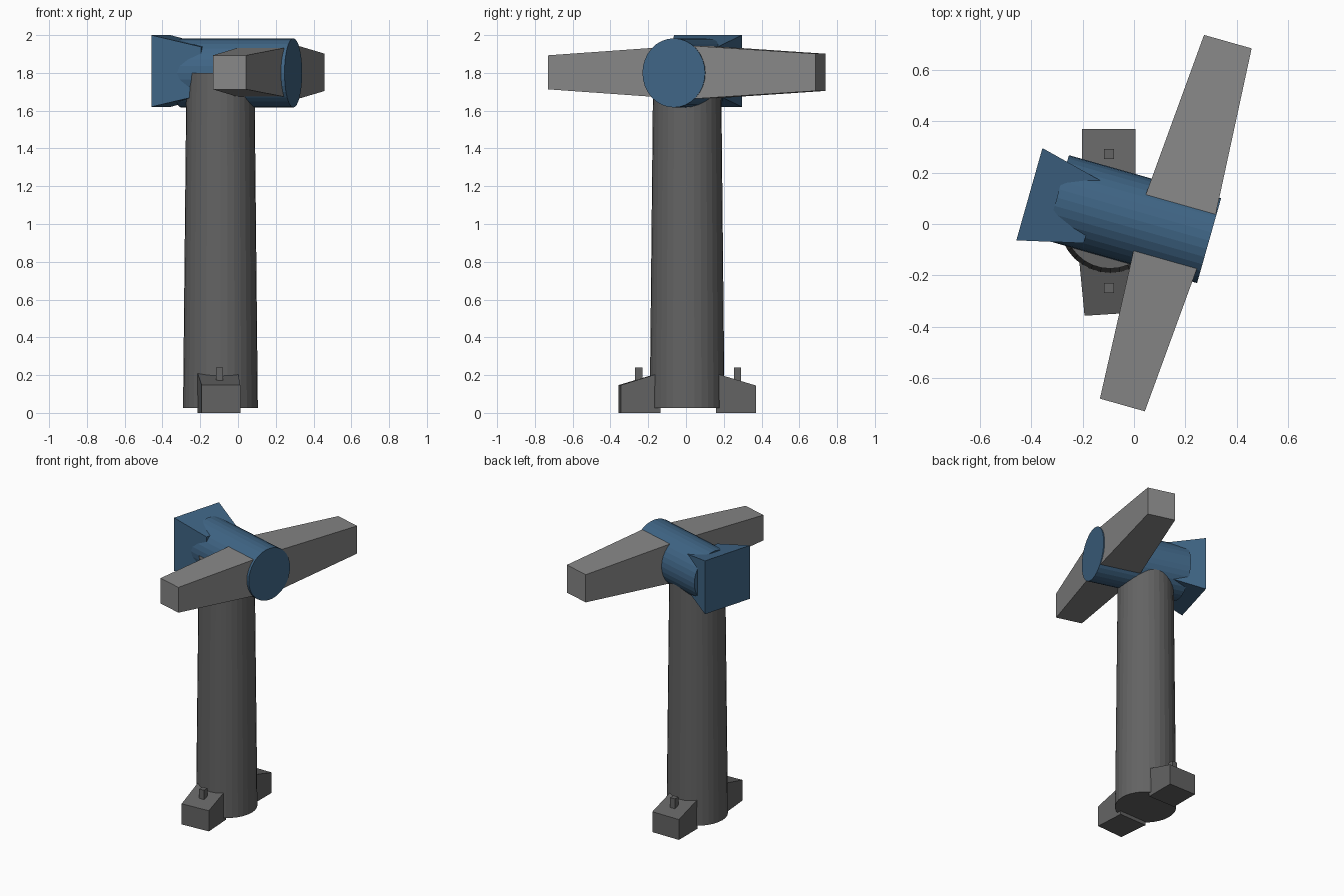
import bpy, bmesh
from math import radians, pi, cos, sin
from mathutils import Matrix, Vector

if "Cube" in bpy.data.objects:
    bpy.data.objects.remove(bpy.data.objects["Cube"])

# Frame of the swivelled head: local x runs along the barrel, origin at its front disc
HEAD = Matrix.Translation((0.293, -0.065, 1.80)) @ Matrix.Rotation(radians(-15.8), 4, 'Z')


def paint(name, r, g, b):
    mat = bpy.data.materials.new(name)
    mat.diffuse_color = (r, g, b, 1)
    mat.use_nodes = True
    mat.node_tree.nodes["Principled BSDF"].inputs["Base Color"].default_value = mat.diffuse_color
    return mat


blue = paint("blue_paint", 0.05, 0.13, 0.235)
dark = paint("dark_grey", 0.125, 0.125, 0.125)
light = paint("mid_grey", 0.24, 0.24, 0.24)


def loft(name, ring_a, ring_b, mat, matrix=Matrix()):
    """Solid between two matching rings of points."""
    bm = bmesh.new()
    a = [bm.verts.new(matrix @ Vector(p)) for p in ring_a]
    b = [bm.verts.new(matrix @ Vector(p)) for p in ring_b]
    bm.faces.new(a)
    bm.faces.new(b)
    for i in range(len(a)):
        j = (i + 1) % len(a)
        bm.faces.new((a[i], a[j], b[j], b[i]))
    bmesh.ops.recalc_face_normals(bm, faces=bm.faces)
    mesh = bpy.data.meshes.new(name)
    bm.to_mesh(mesh)
    bm.free()
    mesh.materials.append(mat)
    obj = bpy.data.objects.new(name, mesh)
    bpy.context.collection.objects.link(obj)
    return obj


def rect_x(x, cy, cz, hy, hz):
    return [(x, cy + sy * hy, cz + sz * hz) for sy, sz in ((-1, -1), (1, -1), (1, 1), (-1, 1))]


def rect_y(y, cx, cz, hx, hz):
    return [(cx + sx * hx, y, cz + sz * hz) for sx, sz in ((-1, -1), (1, -1), (1, 1), (-1, 1))]


def circle_z(z, r, n=32):
    return [(-0.093 + r * cos(2 * pi * i / n), 0.006 + r * sin(2 * pi * i / n), z) for i in range(n)]


def oval_x(x, hy, hz, n=32):
    return [(x, hy * cos(2 * pi * i / n), hz * sin(2 * pi * i / n)) for i in range(n)]


# Tapered column
loft("column", circle_z(0.025, 0.198), circle_z(1.80, 0.180), dark)

# Barrel across the top of the column
loft("barrel", oval_x(-0.617, 0.172, 0.183), oval_x(0, 0.172, 0.183), blue, HEAD)

# Flared block at the back of the barrel
loft("rear_block", rect_x(-0.724, -0.0165, 0.01, 0.187, 0.190),
     rect_x(-0.468, -0.0165, 0.01, 0.126, 0.128), blue, HEAD)

# Two tapered arms, the left one a little longer and thicker
loft("left_arm", rect_y(0.08, -0.145, 0.003, 0.1435, 0.142),
     rect_y(0.767, -0.141, 0.003, 0.0965, 0.0985), light, HEAD)
loft("right_arm", rect_y(-0.08, -0.144, 0.003, 0.131, 0.132),
     rect_y(-0.709, -0.151, 0.003, 0.091, 0.090), light, HEAD)


# Feet with sloping tops: inner and outer edge as (left point, right point), top heights
def foot(name, inner, outer, z_in, z_out):
    ring = lambda e, z: [(*e[0], 0), (*e[1], 0), (*e[1], z), (*e[0], z)]
    loft(name, ring(inner, z_in), ring(outer, z_out), dark)


foot("front_foot", ((-0.214, -0.14), (0.0, -0.135)), ((-0.193, -0.358), (0.012, -0.345)), 0.212, 0.147)
foot("back_foot", ((-0.203, 0.16), (0.006, 0.16)), ((-0.203, 0.370), (0.006, 0.370)), 0.208, 0.145)

# Square pins standing on the feet
for name, y in (("front_pin", -0.25), ("back_pin", 0.273)):
    loft(name, rect_y(y - 0.019, -0.098, 0.19, 0.019, 0.049),
         rect_y(y + 0.019, -0.098, 0.19, 0.019, 0.049), dark)
